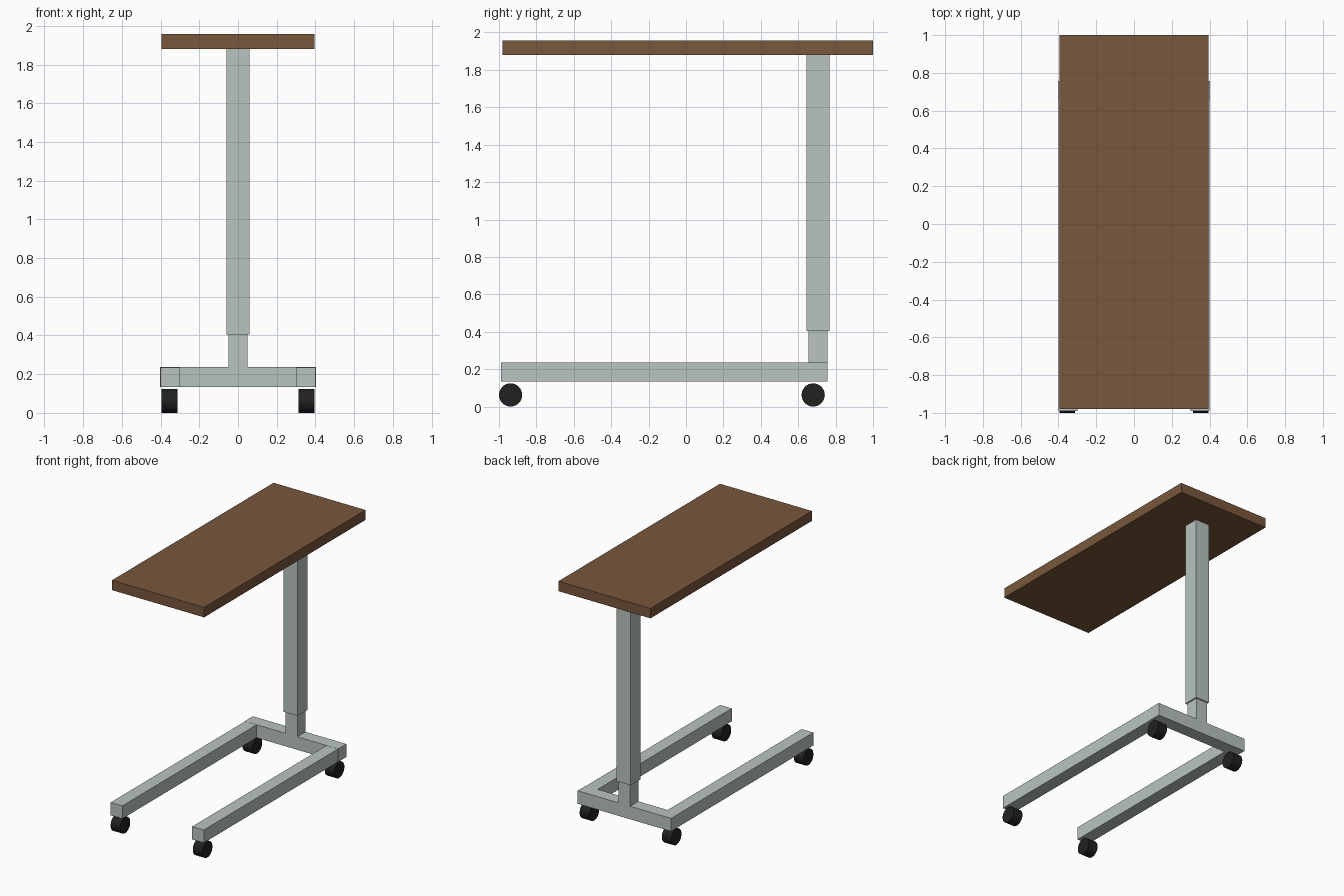
import bpy, math

if "Cube" in bpy.data.objects:
    bpy.data.objects.remove(bpy.data.objects["Cube"])


def material(name, color):
    m = bpy.data.materials.new(name)
    m.diffuse_color = color
    m.use_nodes = True
    m.node_tree.nodes["Principled BSDF"].inputs["Base Color"].default_value = m.diffuse_color
    return m


wood = material("brown_wood", (0.19, 0.095, 0.045, 1))
steel = material("pale_steel", (0.48, 0.55, 0.52, 1))
rubber = material("black_rubber", (0.015, 0.015, 0.015, 1))


def box(name, lo, hi, mat):
    center = [(a + b) / 2 for a, b in zip(lo, hi)]
    bpy.ops.mesh.primitive_cube_add(size=1, location=center)
    ob = bpy.context.object
    ob.name = name
    ob.scale = [b - a for a, b in zip(lo, hi)]
    bpy.ops.object.transform_apply(location=False, rotation=False, scale=True)
    ob.data.materials.append(mat)
    return ob


def wheel(name, x, y):
    r = 0.062
    bpy.ops.mesh.primitive_cylinder_add(vertices=32, radius=r, depth=0.082,
                                        location=(x, y, r),
                                        rotation=(0, math.pi / 2, 0))
    ob = bpy.context.object
    ob.name = name
    ob.data.materials.append(rubber)
    bpy.ops.object.shade_smooth_by_angle(angle=math.radians(40))


# Table top
box("table_top", (-0.395, -0.98, 1.88), (0.395, 1.0, 1.957), wood)

# Telescoping column: outer sleeve over a thinner post
box("column_sleeve", (-0.06, 0.645, 0.405), (0.06, 0.766, 1.88), steel)
box("column_post", (-0.05, 0.656, 0.235), (0.05, 0.756, 0.42), steel)

# U-shaped base
box("base_crossbar", (-0.402, 0.656, 0.135), (0.402, 0.756, 0.236), steel)
for side, s in (("left", -1), ("right", 1)):
    x0, x1 = sorted((s * 0.30, s * 0.40))
    box(side + "_base_leg", (x0, -0.99, 0.135), (x1, 0.656, 0.235), steel)
    # Wheels under each leg
    wheel(side + "_front_wheel", s * 0.353, -0.938)
    wheel(side + "_back_wheel", s * 0.353, 0.68)
